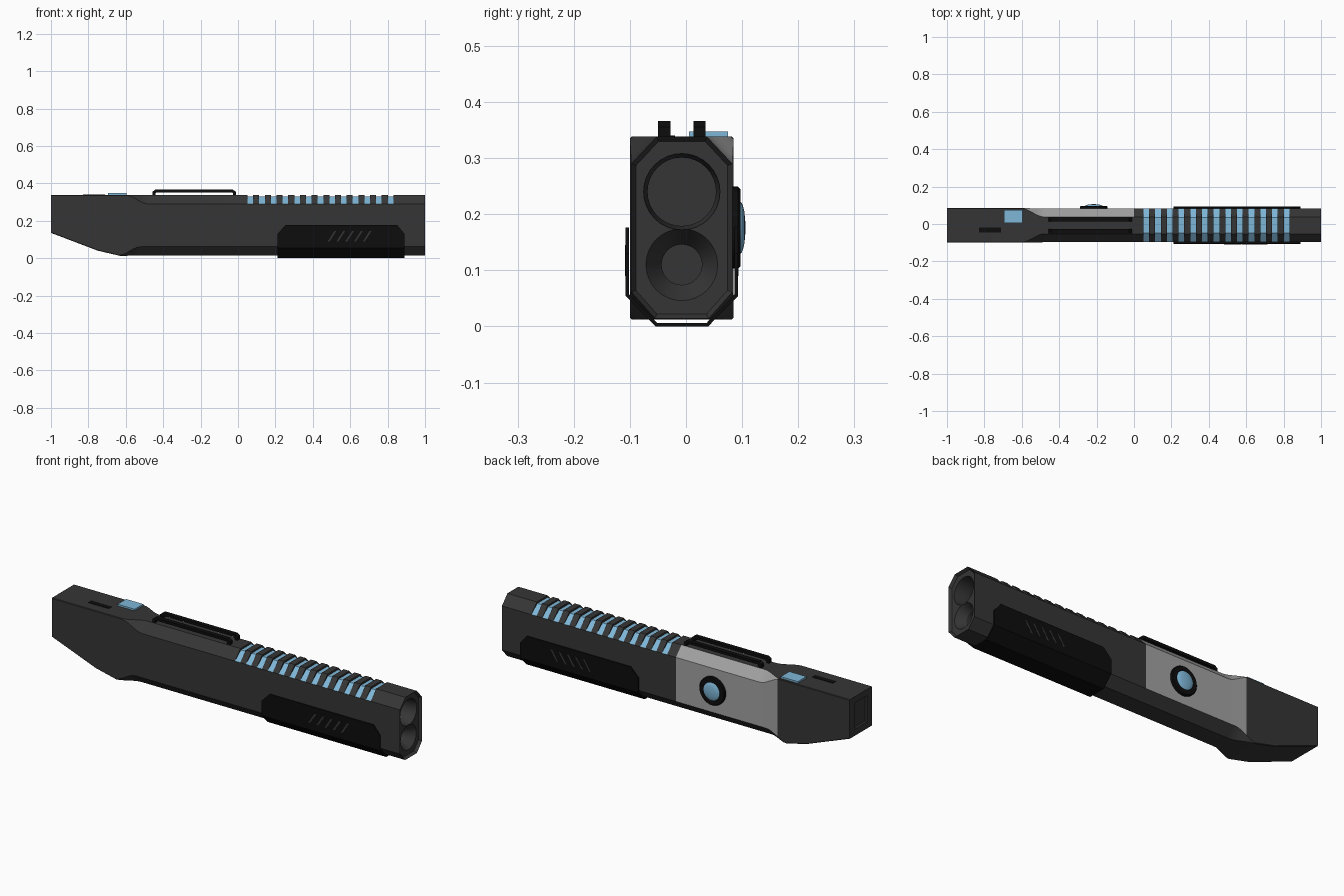
import bpy, bmesh, math
from mathutils import Vector

if "Cube" in bpy.data.objects:
    bpy.data.objects.remove(bpy.data.objects["Cube"])

Y0, TOP = -0.0075, 0.338     # centre line of the casing, top height


def material(name, rgb):
    m = bpy.data.materials.new(name)
    m.diffuse_color = (*rgb, 1)
    m.use_nodes = True
    m.node_tree.nodes["Principled BSDF"].inputs["Base Color"].default_value = m.diffuse_color
    return m


DARK = material("dark_grey", (0.036, 0.036, 0.036))
BLACK = material("black", (0.004, 0.004, 0.004))
BLUE = material("light_blue", (0.21, 0.47, 0.68))
GREY = material("light_grey", (0.36, 0.36, 0.36))


def finish(name, bm, mats, smooth=True):
    bmesh.ops.recalc_face_normals(bm, faces=bm.faces)
    me = bpy.data.meshes.new(name)
    bm.to_mesh(me)
    bm.free()
    ob = bpy.data.objects.new(name, me)
    bpy.context.collection.objects.link(ob)
    for m in mats:
        me.materials.append(m)
    if smooth:
        shade(ob)
    return ob


def shade(ob):
    bpy.ops.object.select_all(action='DESELECT')
    ob.select_set(True)
    bpy.context.view_layer.objects.active = ob
    bpy.ops.object.shade_smooth_by_angle(angle=math.radians(28))


def prism(name, outline, axis, a, b, mat):
    """Extrude a 2D outline along axis (0=x, 1=y, 2=z) from a to b."""
    bm = bmesh.new()

    def at(p, d):
        c = list(p)
        c.insert(axis, d)
        return bm.verts.new(c)
    lo, hi = [at(p, a) for p in outline], [at(p, b) for p in outline]
    n = len(outline)
    bm.faces.new(lo)
    bm.faces.new(hi)
    for i in range(n):
        j = (i + 1) % n
        bm.faces.new((lo[i], lo[j], hi[j], hi[i]))
    return finish(name, bm, [mat], False)


def box(name, x, y, z, mat):
    return prism(name, [(x[0], y[0]), (x[1], y[0]), (x[1], y[1]), (x[0], y[1])], 2, *z, mat)


def lathe(name, profile, axis, centre, mat, n=32):
    """Spin (distance, radius) pairs round an axis, capping both ends."""
    bm = bmesh.new()
    rings = []
    for d, r in profile:
        ring = []
        for i in range(n):
            t = 2 * math.pi * i / n
            c = [r * math.cos(t), r * math.sin(t)]
            c.insert(axis, d)
            ring.append(bm.verts.new(Vector(c) + Vector(centre)))
        rings.append(ring)
    for p, q in zip(rings, rings[1:]):
        for i in range(n):
            j = (i + 1) % n
            bm.faces.new((p[i], p[j], q[j], q[i]))
    bm.faces.new(rings[0])
    bm.faces.new(rings[-1])
    return finish(name, bm, [mat])


def ease(x, a, b):
    t = min(max((x - a) / (b - a), 0), 1)
    return t * t * (3 - 2 * t)


# Casing: square head easing into an eight-sided handle
def section(x, groove=False):
    top, low = ease(x, -0.60, -0.48), ease(x, -0.64, -0.52)
    if x < -0.75:
        b = 0.135 + (x + 1) / 0.25 * (0.04 - 0.135)
    elif x < -0.63:
        b = 0.04 + (x + 0.75) / 0.12 * (0.012 - 0.04)
    else:
        b = 0.012 + 0.002 * low
    hw = 0.0925 - 0.0025 * top
    ct, dt = 0.003 + 0.042 * top, 0.003 + 0.045 * top
    cb, db = 0.003 + 0.039 * low, 0.003 + 0.044 * low
    g = 0.009 if groove else 0
    flat = hw - ct - g * 0.4
    yz = [(-hw + cb, b), (hw - cb, b), (hw, b + db), (hw, TOP - dt),
          (flat, TOP - g), (-flat, TOP - g), (-hw, TOP - dt), (-hw, b + db)]
    return [(x, Y0 + y, z) for y, z in yz]


stations = [(-1, 0), (-0.75, 0), (-0.64, 0), (-0.63, 0)]
stations += [(-0.615 + 0.015 * i, 0) for i in range(10)] + [(0, 0)]
for i in range(13):
    c = 0.066 + i * 0.0625
    stations += [(c - 0.015, 0), (c - 0.015, 1), (c + 0.015, 1), (c + 0.015, 0)]
stations.append((1, 0))
bm = bmesh.new()
rings = [[bm.verts.new(p) for p in section(*s)] for s in stations]
for (xa, ga), (xb, gb), p, q in zip(stations, stations[1:], rings, rings[1:]):
    for i in range(8):
        j = (i + 1) % 8
        f = bm.faces.new((p[i], p[j], q[j], q[i]))
        if ga and gb and i in (3, 4, 5):
            f.material_index = 1                      # blue groove floors
        elif -0.59 < xa and xb <= 0 and i in (2, 3):
            f.material_index = 2                      # light rear panel
bm.faces.new(rings[0])
end = bm.faces.new(rings[-1])
bmesh.ops.recalc_face_normals(bm, faces=bm.faces)
bmesh.ops.inset_region(bm, faces=[end], thickness=0.009, depth=-0.015)
bmesh.ops.remove_doubles(bm, verts=bm.verts, dist=0.0002)
casing = finish("casing", bm, [DARK, BLUE, GREY], False)

# Lamp wells in the right end and a socket in the left end
cutters = [
    lathe("upper_well", [(0.02, 0.068), (-0.02, 0.068), (-0.06, 0.061), (-0.1, 0.061)],
          0, (1, Y0, 0.24), DARK),
    lathe("lower_well", [(0.02, 0.066), (-0.016, 0.064), (-0.06, 0.036), (-0.1, 0.036)],
          0, (1, Y0, 0.11), DARK),
    box("socket_cut", (-1.05, -0.988), (Y0 - 0.05, Y0 + 0.05), (0.17, 0.305), DARK)]
for c in cutters:
    c.hide_render = True
    mod = casing.modifiers.new(c.name, 'BOOLEAN')
    mod.operation, mod.solver, mod.object = 'DIFFERENCE', 'EXACT', c
    bpy.context.view_layer.objects.active = casing
    bpy.ops.object.modifier_apply(modifier=mod.name)
    bpy.data.objects.remove(c)
shade(casing)

# Wrap-around grip shell: rows of (y, z, x start, x end)
rows = [(-0.1, 0.176, 0.255, 0.852), (-0.1, 0.13, 0.21, 0.89), (-0.1, 0.054, 0.21, 0.89),
        (-0.047, 0.0, 0.21, 0.89)]
rows += [(-y, z, a, b) for y, z, a, b in reversed(rows)]
T = 0.006
bm = bmesh.new()
inner = [(y - math.copysign(T if abs(y) > 0.05 else 0.003, y),
          z + (T if z == 0 else 0.003 if z < 0.1 else 0), a, b) for y, z, a, b in rows]
shell = []
for row in (rows, inner):
    shell.append([[bm.verts.new((x, Y0 + y, z)) for x in (a, b)] for y, z, a, b in row])
o, n = shell
for k in range(len(rows) - 1):
    for s in (o, n):
        bm.faces.new((s[k][0], s[k][1], s[k + 1][1], s[k + 1][0]))
    for e in (0, 1):
        bm.faces.new((o[k][e], o[k + 1][e], n[k + 1][e], n[k][e]))
for k in (0, -1):
    bm.faces.new((o[k][0], o[k][1], n[k][1], n[k][0]))
finish("grip_shell", bm, [BLACK], False)

# Slanted slots on both sides of the grip
for side, word in ((-1, "front"), (1, "rear")):
    y = Y0 + side * 0.1
    for i in range(5):
        x = 0.48 + i * 0.047
        prism(f"{word}_grip_slot", [(x, 0.09), (x + 0.01, 0.09), (x + 0.046, 0.145),
                                    (x + 0.036, 0.145)], 1, y - 0.001, y + 0.001, DARK)

# Two clip rails on top
arch = [(-0.457, 0.33), (-0.457, 0.355), (-0.443, 0.366), (-0.027, 0.366), (-0.012, 0.355),
        (-0.012, 0.33), (-0.027, 0.33), (-0.027, 0.346), (-0.033, 0.352),
        (-0.436, 0.352), (-0.442, 0.346), (-0.442, 0.33)]
for y in (Y0 - 0.0315, Y0 + 0.0315):
    prism("clip_rail", arch, 1, y - 0.011, y + 0.011, BLACK)

# Top button and slim indicator
box("top_button", (-0.695, -0.597), (0.005, 0.075), (0.33, 0.347), BLUE)
box("top_indicator", (-0.83, -0.71), (-0.045, -0.02), (0.335, 0.34), BLACK)

# Round rear button: ring and domed lens
hub = (-0.215, 0, 0.176)
lathe("rear_button_ring", [(0.07, 0.073), (0.093, 0.073), (0.097, 0.069), (0.097, 0.045)],
      1, hub, BLACK)
dome = [(0.09, 0.047)] + [(0.096 + 0.01 * math.sin(t), 0.047 * math.cos(t))
                          for t in (0, 0.3, 0.6, 0.9, 1.2, 1.45)]
lathe("rear_button_lens", dome, 1, hub, BLUE)
